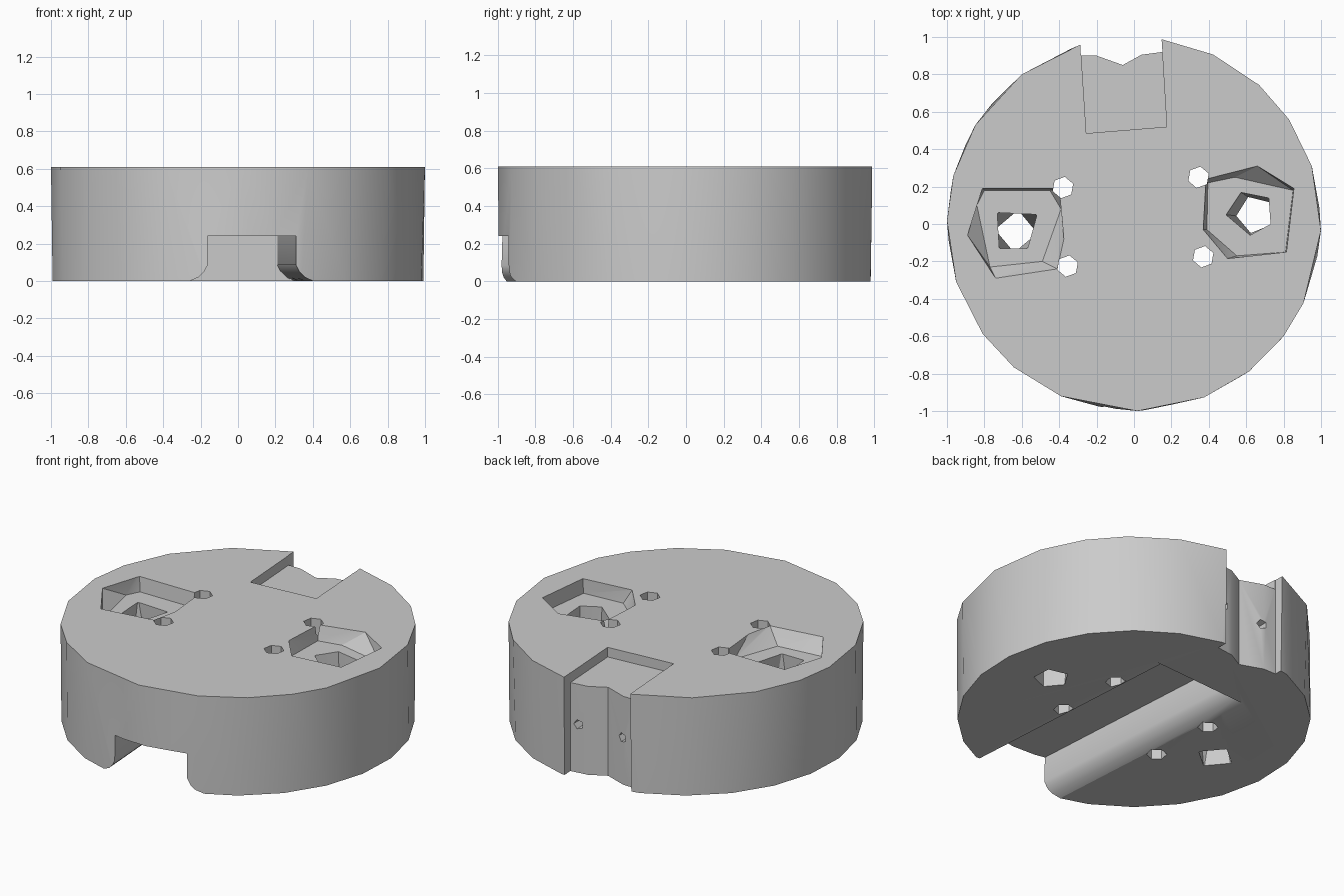
import bpy, bmesh
from math import radians, cos, sin, pi
from mathutils import Matrix, Vector

cube = bpy.data.objects.get("Cube")
if cube:
    bpy.data.objects.remove(cube)

HEIGHT = 0.61
POCKET_Z = 0.52
LEDGE_Z = 0.55

grey = bpy.data.materials.new("plain grey")
grey.use_nodes = True
GREY = (0.6, 0.6, 0.6, 1)
grey.diffuse_color = GREY
grey.node_tree.nodes["Principled BSDF"].inputs["Base Color"].default_value = GREY


def make_object(name, bm):
    bmesh.ops.recalc_face_normals(bm, faces=bm.faces)
    mesh = bpy.data.meshes.new(name)
    bm.to_mesh(mesh)
    bm.free()
    mesh.materials.append(grey)
    obj = bpy.data.objects.new(name, mesh)
    bpy.context.collection.objects.link(obj)
    return obj


def ring(cx, cy, radius, sides, turn=0):
    return [(cx + radius * cos(2 * pi * i / sides + radians(turn)),
             cy + radius * sin(2 * pi * i / sides + radians(turn))) for i in range(sides)]


def hull(name, *layers):
    """Convex solid around flat outlines, each given as (outline, height)."""
    bm = bmesh.new()
    for outline, z in layers:
        for x, y in outline:
            bm.verts.new((x, y, z))
    result = bmesh.ops.convex_hull(bm, input=bm.verts)
    spare = [v for v in result["geom_interior"] if isinstance(v, bmesh.types.BMVert)]
    bmesh.ops.delete(bm, geom=spare, context='VERTS')
    return make_object(name, bm)


def prism(name, outline, start, end, matrix=Matrix()):
    """Outline in xy, extruded along z, then moved by the matrix."""
    bm = bmesh.new()
    face = bm.faces.new([bm.verts.new((x, y, start)) for x, y in outline])
    extruded = bmesh.ops.extrude_face_region(bm, geom=[face])["geom"]
    verts = [v for v in extruded if isinstance(v, bmesh.types.BMVert)]
    bmesh.ops.translate(bm, verts=verts, vec=(0, 0, end - start))
    bmesh.ops.transform(bm, matrix=matrix, verts=bm.verts)
    return make_object(name, bm)


# Disc body: the rim corners of the top and bottom are staggered
corners = [-2, 18, 34, 48, 65, 82, 94, 107, 127, 148, 165, 179,
           198, 216, 230, 247, 271, 292, 308, 323, 335]
top_rim = [(cos(radians(a)), sin(radians(a))) for a in corners]
body = hull("disc_body", (top_rim, HEIGHT), (ring(0, 0, 0.995, 24, 5), 0))

cutters = []

# Underside channel with flared lips, open at the front
half = [(0.37, -0.05), (0.33, 0), (0.285, 0.02), (0.255, 0.05), (0.237, 0.085), (0.237, 0.24)]
profile = half + [(-x, z) for x, z in reversed(half)]
along = Matrix.Translation((0.01, 0, 0)) @ Matrix.Rotation(radians(3.8), 4, 'Z') \
    @ Matrix.Rotation(radians(90), 4, 'X')
cutters.append(prism("channel_cutter", profile, -0.55, 1.3, along))

# Rear ledge and the full-height recess behind it
cutters.append(prism("ledge_cutter", [(-0.255, 0.485), (0.175, 0.52), (0.14, 1.1), (-0.295, 1.1)],
                     LEDGE_Z, HEIGHT + 0.1))
recess = [(-0.284, 0.9), (-0.2, 0.9), (-0.06, 0.85), (0.04, 0.905), (0.152, 0.92),
          (0.14, 1.1), (-0.295, 1.1)]
cutters.append(prism("recess_cutter", recess, -0.1, HEIGHT + 0.1))

# Small sockets in the rear face
for x, z in ((0.1, 0.3), (-0.19, 0.29)):
    turn = Matrix.Translation((x, 0, z)) @ Matrix.Rotation(radians(90), 4, 'X')
    cutters.append(prism("socket_cutter", ring(0, 0, 0.03, 5), -0.98, -0.65, turn))

# Six-sided pockets in the top
left_top = [(-0.89, -0.06), (-0.81, 0.19), (-0.4, 0.19), (-0.375, -0.08), (-0.41, -0.24), (-0.74, -0.29)]
left_floor = [(-0.84, 0.1), (-0.8, 0.18), (-0.45, 0.18), (-0.39, 0.08), (-0.49, -0.2), (-0.77, -0.23)]
right_top = [(0.37, -0.03), (0.385, 0.24), (0.66, 0.31), (0.855, 0.19), (0.815, -0.15), (0.5, -0.185)]
right_floor = [(0.39, -0.03), (0.395, 0.22), (0.54, 0.25), (0.85, 0.18), (0.81, -0.15), (0.55, -0.17)]
for top, floor in ((left_top, left_floor), (right_top, right_floor)):
    cutters.append(hull("pocket_cutter", (top, HEIGHT + 0.05), (top, HEIGHT), (floor, POCKET_Z)))

# Tapered through holes in the pocket floors
left_hole = [(-0.73, 0.06), (-0.52, 0.05), (-0.57, -0.13), (-0.72, -0.13)]
right_hole = [(0.49, 0.05), (0.57, 0.17), (0.72, 0.14), (0.73, 0), (0.62, -0.06)]
for mouth, exit_ring in ((left_hole, ring(-0.63, -0.04, 0.11, 4, -5)),
                         (right_hole, ring(0.65, 0.05, 0.1, 5, 40))):
    cutters.append(hull("hole_cutter", (mouth, POCKET_Z + 0.03), (exit_ring, -0.03)))

# Small through holes
for x, y in ((-0.38, 0.195), (-0.355, -0.225), (0.345, 0.25), (0.37, -0.175)):
    cutters.append(prism("screw_hole_cutter", ring(x, y, 0.058, 6, 20), -0.1, HEIGHT + 0.1))

# Carve the body and drop the cutters
bpy.context.view_layer.objects.active = body
body.select_set(True)
for cutter in cutters:
    mod = body.modifiers.new("carve", 'BOOLEAN')
    mod.operation = 'DIFFERENCE'
    mod.solver = 'EXACT'
    mod.object = cutter
    bpy.ops.object.modifier_apply(modifier=mod.name)
    bpy.data.objects.remove(cutter)

bpy.ops.object.select_all(action='DESELECT')
body.select_set(True)
bpy.context.view_layer.objects.active = body
bpy.ops.object.shade_smooth_by_angle(angle=radians(30))
